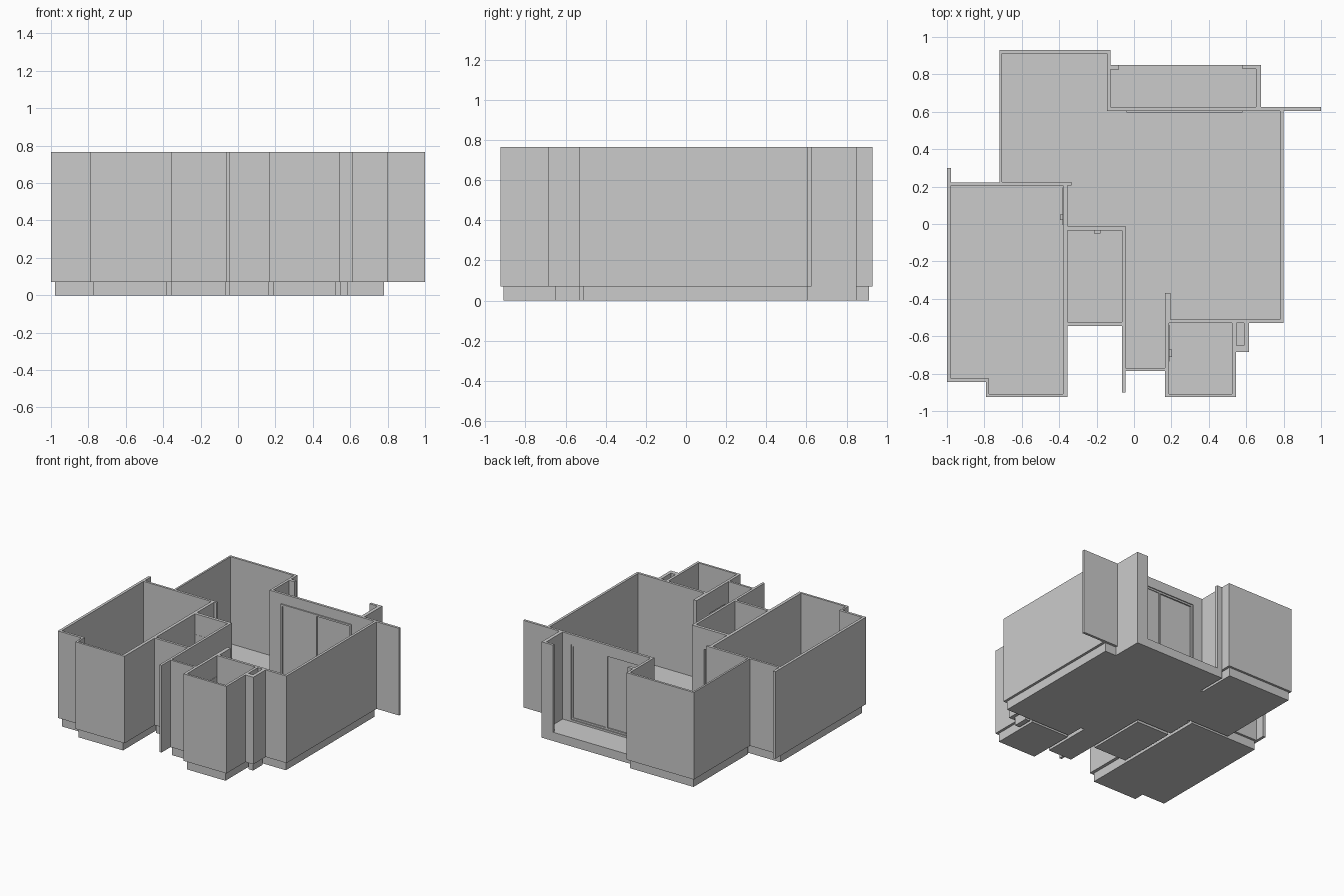
import bpy, bmesh

if "Cube" in bpy.data.objects:
    bpy.data.objects.remove(bpy.data.objects["Cube"])

BASE, TOP = 0.07, 0.765


def prism(name, loops, z0, z1):
    """Extrude an outline (plus optional hole outlines) from z0 to z1."""
    bm = bmesh.new()
    edges = []
    for loop in loops:
        vs = [bm.verts.new((x, y, z0)) for x, y in loop]
        edges += [bm.edges.new((vs[i - 1], vs[i])) for i in range(len(vs))]
    bmesh.ops.triangle_fill(bm, edges=edges, use_beauty=True, use_dissolve=False)
    ext = bmesh.ops.extrude_face_region(bm, geom=bm.faces[:])
    moved = [g for g in ext["geom"] if isinstance(g, bmesh.types.BMVert)]
    bmesh.ops.translate(bm, verts=moved, vec=(0, 0, z1 - z0))
    bmesh.ops.recalc_face_normals(bm, faces=bm.faces[:])
    me = bpy.data.meshes.new(name)
    bm.to_mesh(me)
    bm.free()
    ob = bpy.data.objects.new(name, me)
    bpy.context.collection.objects.link(ob)
    return ob


def rect(x0, x1, y0, y1):
    return [(x0, y0), (x1, y0), (x1, y1), (x0, y1)]


def box(name, x0, x1, y0, y1, z0, z1):
    return prism(name, [rect(x0, x1, y0, y1)], z0, z1)


def cut(target, *dims):
    c = box("opening_cutter", *dims)
    c.hide_render = True
    c.hide_viewport = True
    c.display_type = 'WIRE'
    m = target.modifiers.new("opening", 'BOOLEAN')
    m.operation, m.solver, m.object = 'DIFFERENCE', 'EXACT', c


# Room outlines, used both as floors and as voids in the walls
rooms = {
    "living_area": [(-.705, .912), (-.145, .912), (-.145, .605), (.78, .605),
                    (.78, -.51), (.195, -.51), (.195, -.37), (.165, -.37),
                    (.165, -.77), (-.045, -.77), (-.045, -.01), (-.355, -.01),
                    (-.355, .205), (-.335, .205), (-.335, .225), (-.705, .225)],
    "bedroom": [(-.978, .205), (-.38, .205), (-.38, -.908), (-.775, -.908),
                (-.775, -.825), (-.978, -.825)],
    "small_room": rect(-.355, -.065, -.525, -.035),
    "bathroom": rect(.187, .525, -.908, -.53),
    "shaft": rect(.547, .588, -.65, -.53),
}

# Outer wall outline including the projecting fins and balcony sides
outer = [(-1, -.845), (-1, .3), (-.978, .3), (-.978, .223), (-.72, .223),
         (-.72, .93), (-.125, .93), (-.125, .85), (-.08, .85), (-.08, .825),
         (-.125, .825), (-.125, .625), (.652, .625), (.652, .83), (.58, .83),
         (.58, .85), (.68, .85), (.68, .625), (1, .625), (1, .605),
         (.80, .605), (.80, -.53), (.615, -.53), (.615, -.685), (.545, -.685),
         (.545, -.925), (.165, -.925), (.165, -.787), (-.045, -.787),
         (-.045, -.9), (-.065, -.9), (-.065, -.545), (-.355, -.545),
         (-.355, -.925), (-.79, -.925), (-.79, -.845)]

walls = prism("walls", [outer] + list(rooms.values()), BASE, TOP)

# Floor slabs
for name, loop in rooms.items():
    prism(name + "_floor", [loop], 0, BASE)
box("balcony_floor", -.125, .68, .605, .85, 0, BASE)

# Sliding balcony window: opening, frame, two staggered panes
WX0, WX1, WZ0, WZ1, F = -.04, .58, .085, .685, .014
cut(walls, WX0, WX1, .58, .64, WZ0, WZ1)
for i, (z0, z1) in enumerate([(WZ0, WZ0 + F), (WZ1 - F, WZ1)]):
    box(f"window_rail_{i}", WX0, WX1, .595, .617, z0, z1)
for i, x in enumerate([WX0, (WX0 + WX1 - F) / 2, WX1 - F]):
    box(f"window_post_{i}", x, x + F, .595, .617, WZ0 + F, WZ1 - F)
mid = (WX0 + WX1) / 2
box("window_pane_left", WX0 + F, mid - F / 2, .602, .606, WZ0 + F, WZ1 - F)
box("window_pane_right", mid + F / 2, WX1 - F, .607, .611, WZ0 + F, WZ1 - F)

# Doors: recess in the wall, thin leaf, lever handle
DZ0, DZ1, HZ = .08, .60, .33
doors = [
    ("bedroom", (-.40, -.34, -.005, .195), (-.381, -.374, -.005, .195), (-.396, -.381, .022, .052)),
    ("small_room", (-.35, -.15, -.05, .005), (-.35, -.15, -.036, -.029), (-.215, -.18, -.05, -.036)),
    ("bathroom", (.15, .2, -.735, -.54), (.181, .189, -.735, -.54), (.189, .204, -.712, -.672)),
]
for name, hole, leaf, handle in doors:
    cut(walls, *hole, DZ0, DZ1)
    box(name + "_door", *leaf, DZ0, DZ1)
    box(name + "_door_handle", *handle, HZ, HZ + .01)
